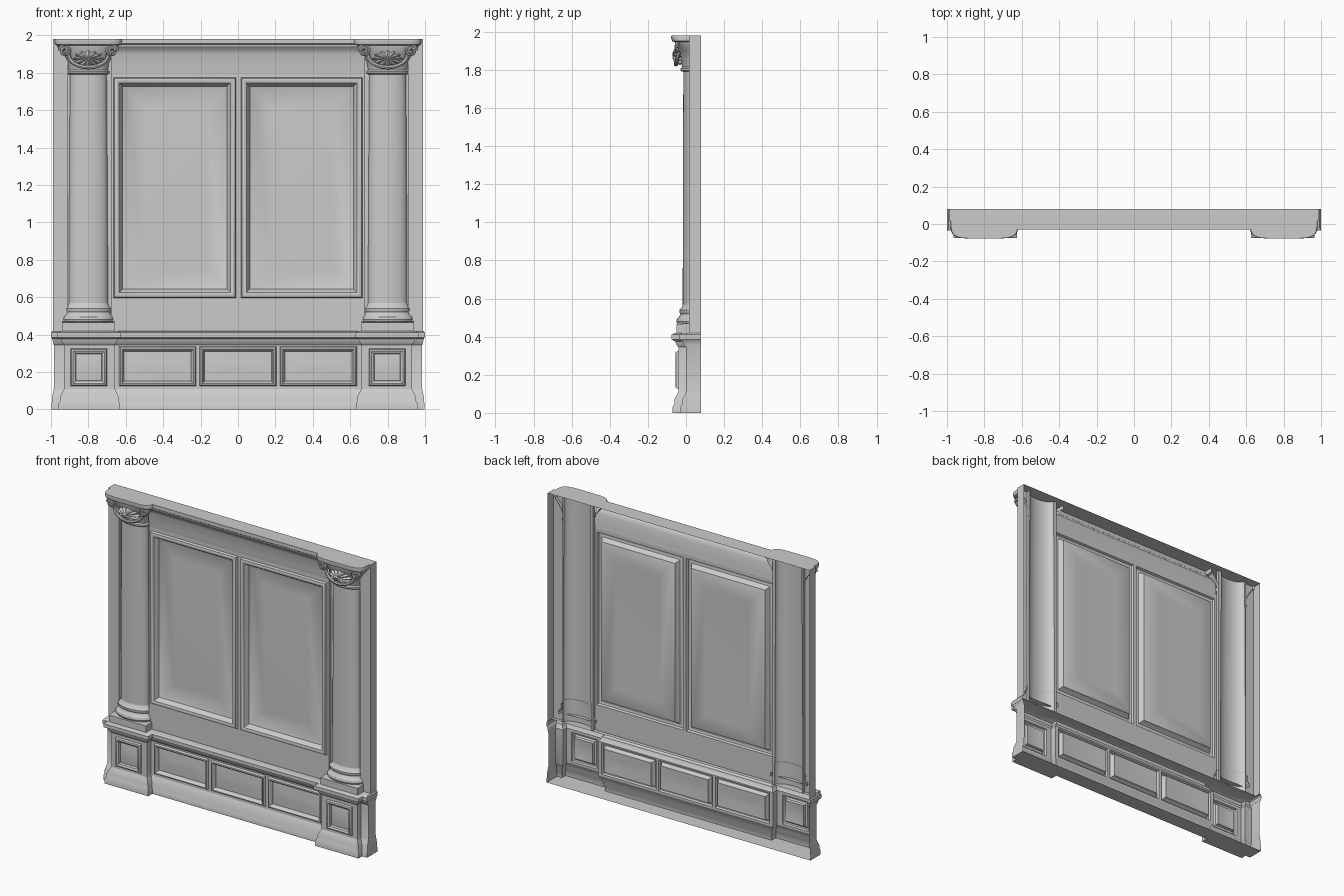
import bpy, bmesh
from math import sin, cos, pi, copysign

if "Cube" in bpy.data.objects:
    bpy.data.objects.remove(bpy.data.objects["Cube"])

BACK = 0.08


def finish(name, bm):
    bmesh.ops.remove_doubles(bm, verts=bm.verts, dist=1e-5)
    bmesh.ops.recalc_face_normals(bm, faces=bm.faces)
    # open sheets: make them face the front
    if sum(f.normal.y * f.calc_area() for f in bm.faces) > 0.001:
        bmesh.ops.reverse_faces(bm, faces=bm.faces)
    me = bpy.data.meshes.new(name)
    bm.to_mesh(me)
    bm.free()
    ob = bpy.data.objects.new(name, me)
    bpy.context.collection.objects.link(ob)
    return ob


def sheet(name, rows, skip=lambda i, j: False):
    """Quad sheet through equally long rows of points."""
    bm = bmesh.new()
    vs = [[bm.verts.new(p) for p in r] for r in rows]
    for i in range(len(vs) - 1):
        for j in range(len(vs[0]) - 1):
            if not skip(i, j):
                bm.faces.new((vs[i][j], vs[i][j + 1], vs[i + 1][j + 1], vs[i + 1][j]))
    return finish(name, bm)


def panelled(name, xs, zs, y, cells, profile):
    """Flat wall cut into cells; chosen cells become moulded panels (inset, y)."""
    bm = bmesh.new()
    for i in range(len(xs) - 1):
        for j in range(len(zs) - 1):
            def loop(d, yy):
                a, b, c, e = xs[i] + d, xs[i + 1] - d, zs[j] + d, zs[j + 1] - d
                return [bm.verts.new(p) for p in ((a, yy, c), (b, yy, c), (b, yy, e), (a, yy, e))]
            last = loop(0, y)
            if (i, j) in cells:
                for d, yy in profile:
                    new = loop(d, yy)
                    for k in range(4):
                        m = (k + 1) % 4
                        bm.faces.new((last[k], last[m], new[m], new[k]))
                    last = new
            bm.faces.new(last)
    return finish(name, bm)


def half_ring(cx, rx, ry, z, e=1.0, n=24):
    pts = []
    for k in range(n + 1):
        c, s = cos(pi * k / n), abs(sin(pi * k / n))
        if abs(c) < 1e-6:
            c = 0
        if s < 1e-6:
            s = 0
        pts.append((cx + rx * copysign(abs(c) ** e, c), 0.035 - ry * s ** e, z))
    return pts


def tube(name, pts, r):
    cu = bpy.data.curves.new(name, 'CURVE')
    cu.dimensions = '3D'
    cu.bevel_depth = r
    cu.bevel_resolution = 2
    cu.use_fill_caps = True
    sp = cu.splines.new('POLY')
    sp.points.add(len(pts) - 1)
    for p, co in zip(sp.points, pts):
        p.co = (*co, 1)
    ob = bpy.data.objects.new(name, cu)
    bpy.context.collection.objects.link(ob)


# Dado: plinth, face and ledge swept around the pedestal breaks (x, y, offset dir)
half = [(.985, BACK, .4, 0), (.985, 0, .4, -1), (.93, 0, 1, -1),
        (.93, -.04, 1, -1), (.66, -.04, -1, -1), (.66, .005, -1, -1)]
path = half + [(-x, y, -dx, dy) for x, y, dx, dy in reversed(half)]
mould = [(.03, 0), (.03, .03), (.022, .045), (.02, .07), (.005, .1), (0, .11), (0, .345),
         (.012, .36), (.016, .375), (.035, .385), (.035, .41), (.02, .418)]
rows = [[(x, BACK, 0) for x, y, dx, dy in path]]
rows += [[(x + dx * o, y + dy * o, z) for x, y, dx, dy in path] for o, z in mould]
rows += [[(x, max(y, .04), .42) for x, y, dx, dy in path]]
sheet("dado_plinth_and_ledge", rows, lambda i, j: i == 6 and j in (3, 5, 7))

# Three low panels in the middle of the dado
panelled("dado_panels", [-.66, -.635, -.225, -.205, .205, .225, .635, .66],
         [.11, .125, .335, .345], .005, {(1, 1), (3, 1), (5, 1)},
         [(.006, -.008), (.014, -.01), (.022, 0), (.026, .018), (.09, .012)])

# Two tall panels in the upper wall
panelled("upper_wall_panels", [-.68, -.665, -.01, .015, .665, .68],
         [.42, .595, 1.775, 1.8], .012, {(1, 1), (3, 1)},
         [(.006, -.002), (.018, -.006), (.03, -.002), (.04, .012), (.048, .03),
          (.07, .04), (.16, .036)])

# Frieze and cornice over the panels
cornice = [(.012, 1.8), (.008, 1.83), (.004, 1.9), (-.006, 1.925), (-.022, 1.94),
           (-.024, 1.95), (-.03, 1.955), (-.03, 1.98), (.015, 1.98)]
sheet("frieze_and_cornice", [[(x, y, z) for x in (-.68, .68)] for y, z in cornice])

# Outer rim returning to the open back
rim = [(-.99, .42), (-.99, 1.98), (.99, 1.98), (.99, .42)]
sheet("outer_rim", [[(x, y, z) for y in (.015, BACK)] for x, z in rim])

for s, side in ((1, "right"), (-1, "left")):
    def flip(pts):
        return [(s * x, y, z) for x, y, z in pts]

    # Pedestal panel
    xs = [.66, .7, .895, .93]
    if s < 0:
        xs = [-x for x in reversed(xs)]
    panelled(side + "_pedestal_panel", xs, [.11, .125, .325, .345], -.04, {(1, 1)},
             [(.005, -.052), (.014, -.056), (.026, -.05), (.03, -.034), (.06, -.04)])

    # Column with the flat strips beside it
    bay = []
    for z, r in ((.42, .105), (.8, .104), (1.2, .102), (1.8, .098), (1.98, .098)):
        arc = half_ring(.8, r, r * .5, z)
        bay.append(flip([(.99, .015, z), (.91, .015, z), (.91, .035, z)] + arc
                        + [(.68, .035, z), (.68, .012, z)]))
    sheet(side + "_column", bay)

    # Column base: square block and rounded rings
    block = [(.94, .015), (.94, -.05), (.66, -.05), (.66, .015)]
    rows = [flip([(x, y, z) for x, y in block]) for z in (.42, .465)]
    rows.append(flip([(x, .015, .47) for x, y in block]))
    sheet(side + "_column_base_block", rows)
    rings = [(.034, .47), (.038, .48), (.034, .495), (.022, .505), (.017, .52),
             (.022, .528), (.022, .54), (.01, .552), (.002, .575)]
    sheet(side + "_column_base_rings",
          [flip(half_ring(.8, .1 + g, .048 + g, z)) for g, z in rings])

    # Capital: flaring bell and square-cornered abacus
    bell = [(1.79, .103, .055, 1), (1.797, .112, .063, 1), (1.807, .112, .063, 1),
            (1.814, .104, .055, 1), (1.86, .112, .066, .9), (1.9, .135, .078, .8),
            (1.932, .162, .09, .6), (1.945, .165, .092, .5), (1.95, .178, .108, .4),
            (1.968, .182, .113, .4), (1.98, .178, .112, .4), (1.98, .01, .01, 1)]
    sheet(side + "_capital_bell", [flip(half_ring(.8, a, b, z, e)) for z, a, b, e in bell])

    # Ribbed shell on the front of the capital
    rows = []
    for i in range(9):
        t = i / 8
        row = []
        for k in range(97):
            a = 2 * pi * k / 96
            rib = 1 + .1 * t * cos(12 * a)
            row.append((.8 + .075 * t * rib * cos(a),
                        -.025 - .045 * (1 - t * t) ** .5 - .006 * t * cos(12 * a),
                        1.875 + .045 * t * rib * sin(a)))
        rows.append(flip(row))
    sheet(side + "_capital_shell", rows)

    # Swag under the shell
    tube(side + "_capital_swag",
         flip([(.8 + .105 * cos(a), -.038 - .015 * abs(sin(a)), 1.895 + .066 * sin(a))
               for a in [pi + pi * k / 20 for k in range(21)]]), .011)

    # Scrolls at the capital corners
    for d in (-1, 1):
        spiral = []
        for k in range(33):
            a = 4 * pi * k / 32
            r = .03 * (1 - k / 40)
            spiral.append((.8 + d * (.125 + r * cos(a)), -.045 - .008 * k / 32,
                           1.918 + r * sin(a)))
        tube(side + "_capital_scroll", flip(spiral), .009)

# Turn curves into meshes and smooth everything, keeping sharp edges
bpy.ops.object.select_all(action='SELECT')
bpy.context.view_layer.objects.active = bpy.context.scene.objects[0]
for ob in bpy.context.scene.objects:
    if ob.type == 'CURVE':
        bpy.context.view_layer.objects.active = ob
bpy.ops.object.convert(target='MESH')
bpy.ops.object.shade_smooth_by_angle(angle=0.6)
